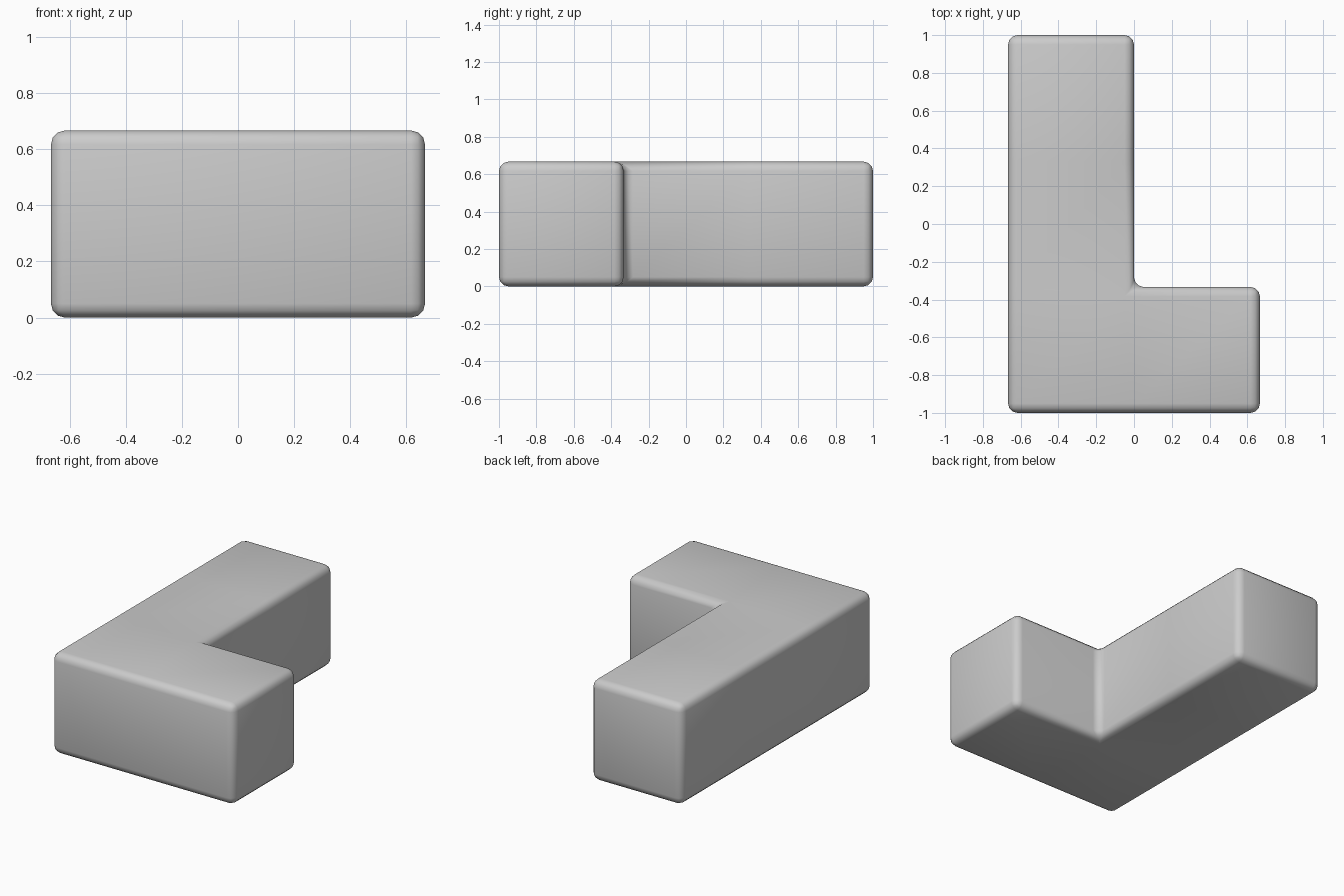
import bpy, bmesh

if "Cube" in bpy.data.objects:
    bpy.data.objects.remove(bpy.data.objects["Cube"])

CELL = 2 / 3      # the L is made of four square cells
cells = [(0, 0), (1, 0), (0, 1), (0, 2)]

# L-shaped footprint from joined square cells
bm = bmesh.new()
for cx, cy in cells:
    x, y = -CELL + cx * CELL, -1 + cy * CELL
    bm.faces.new([bm.verts.new((x + dx * CELL, y + dy * CELL, 0))
                  for dx, dy in ((0, 0), (1, 0), (1, 1), (0, 1))])
bmesh.ops.remove_doubles(bm, verts=bm.verts, dist=0.001)

# Extrude the footprint to full height
top = bmesh.ops.extrude_face_region(bm, geom=bm.faces[:], use_keep_orig=True)
bmesh.ops.translate(bm, vec=(0, 0, CELL),
                    verts=[v for v in top["geom"] if isinstance(v, bmesh.types.BMVert)])
bmesh.ops.recalc_face_normals(bm, faces=bm.faces)

mesh = bpy.data.meshes.new("l_block")
bm.to_mesh(mesh)
bm.free()
block = bpy.data.objects.new("l_block", mesh)
bpy.context.collection.objects.link(block)

# Rounded edges, including the inner corner
bevel = block.modifiers.new("rounded_edges", "BEVEL")
bevel.width = 0.05
bevel.segments = 3
bevel.limit_method = "ANGLE"

# Smooth shading all over
mesh.polygons.foreach_set("use_smooth", [True] * len(mesh.polygons))
mesh.update()
